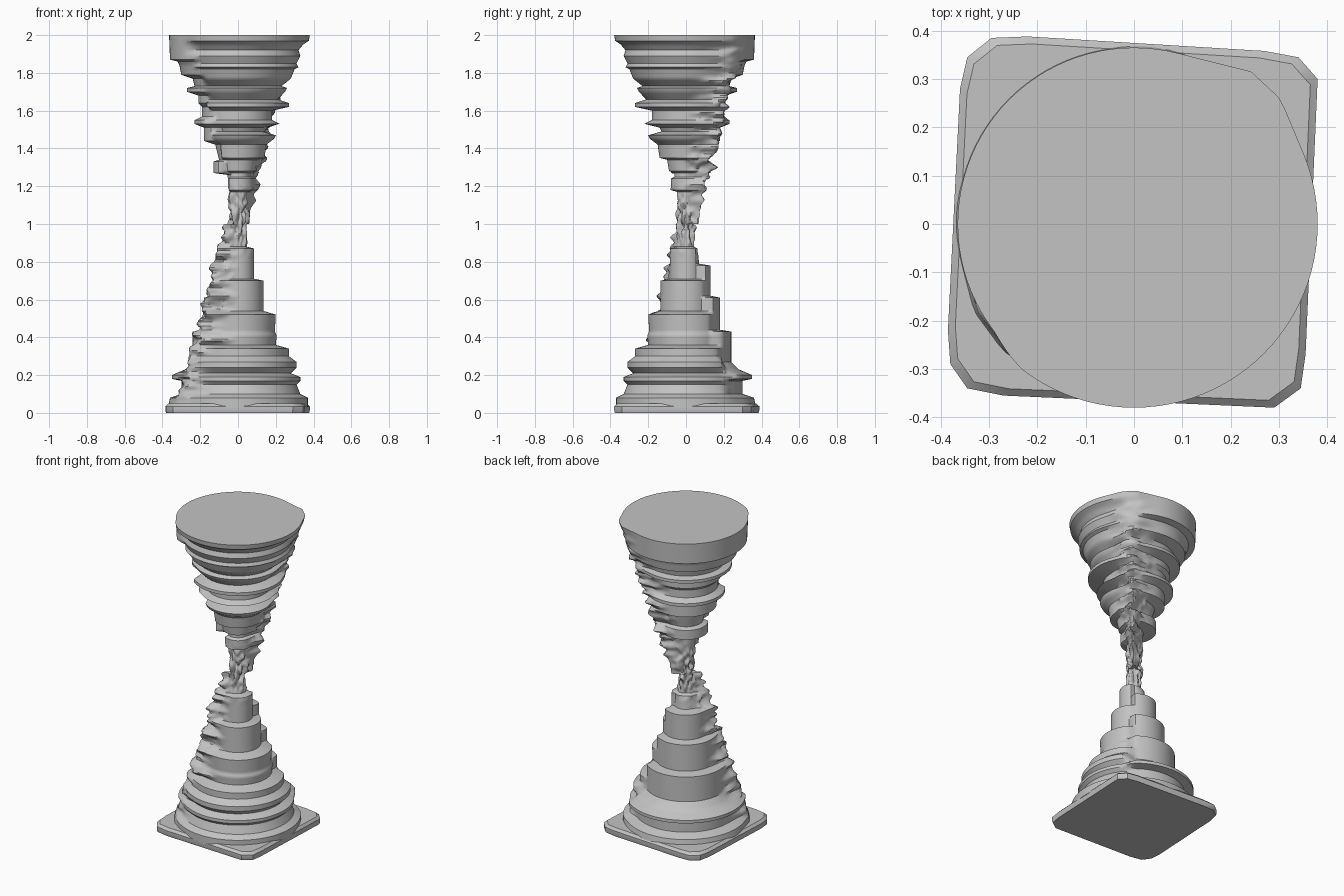
import bpy, bmesh, math
from mathutils import Vector, noise

if "Cube" in bpy.data.objects:
    bpy.data.objects.remove(bpy.data.objects["Cube"])

grey = bpy.data.materials.new("stone grey")
grey.use_nodes = True
grey.diffuse_color = (0.55, 0.55, 0.55, 1)
grey.node_tree.nodes["Principled BSDF"].inputs["Base Color"].default_value = (0.55, 0.55, 0.55, 1)

SIDES = 96
STEP = 0.01

# Stepped silhouettes as (height, radius): front-right half and back-left half
LOWER_FRONT = [(0.03, .37), (.08, .37), (.1, .33), (.15, .31), (.17, .33), (.19, .33), (.21, .28),
               (.24, .31), (.27, .31), (.3, .27), (.34, .27), (.36, .2), (.41, .205), (.43, .195),
               (.52, .2), (.54, .135), (.7, .135), (.71, .085), (.87, .085), (.88, .045), (1, .04)]
LOWER_BACK = [(0.03, .37), (.08, .36), (.1, .3), (.17, .3), (.18, .35), (.2, .35), (.23, .28),
              (.27, .24), (.43, .24), (.44, .18), (.61, .18), (.62, .13), (.78, .13), (.79, .07),
              (.87, .06), (.88, .04), (1, .04)]
UPPER_FRONT = [(1, .04), (1.17, .045), (1.18, .08), (1.24, .08), (1.25, .06), (1.27, .06), (1.28, .09),
               (1.34, .1), (1.35, .14), (1.42, .15), (1.45, .19), (1.47, .2), (1.49, .13), (1.51, .14),
               (1.53, .22), (1.55, .18), (1.6, .18), (1.62, .27), (1.64, .27), (1.66, .21),
               (1.7, .25), (1.72, .26), (1.73, .23), (1.77, .28), (1.82, .3), (1.83, .32),
               (1.85, .31), (1.89, .33), (1.92, .32), (1.95, .345), (1.97, .375), (2, .38)]
UPPER_BACK = [(1, .04), (1.17, .05), (1.26, .055), (1.27, .13), (1.33, .13), (1.34, .1), (1.42, .12),
              (1.44, .18), (1.51, .18), (1.53, .23), (1.55, .23), (1.57, .19), (1.62, .19),
              (1.64, .21), (1.68, .21), (1.7, .27), (1.72, .27), (1.73, .23), (1.77, .24),
              (1.79, .3), (1.84, .31), (1.86, .32), (1.87, .36), (2, .365)]


def sample(profile, z):
    """Radius of a profile at a height."""
    if z <= profile[0][0]:
        return profile[0][1]
    for (z0, r0), (z1, r1) in zip(profile, profile[1:]):
        if z <= z1:
            return r0 + (r1 - r0) * (z - z0) / (z1 - z0)
    return profile[-1][1]


def rough(x, y, z):
    return noise.noise(Vector((x, y, z)))


def ridge_radius(theta, direction, core, reach):
    """Corner joined to a round core by tangent faces, with a blunted tip."""
    phi = abs((theta - direction + math.pi) % math.tau - math.pi)
    if reach <= core:
        return core
    spread = math.acos(core / reach)
    if phi >= spread:
        return core
    return min(core / math.cos(spread - phi), 0.95 * reach / math.cos(phi))


def finish(name, bm):
    bmesh.ops.recalc_face_normals(bm, faces=bm.faces)
    mesh = bpy.data.meshes.new(name)
    bm.to_mesh(mesh)
    bm.free()
    mesh.materials.append(grey)
    obj = bpy.data.objects.new(name, mesh)
    bpy.context.collection.objects.link(obj)
    bpy.ops.object.select_all(action='DESELECT')
    obj.select_set(True)
    bpy.context.view_layer.objects.active = obj
    bpy.ops.object.shade_smooth_by_angle(angle=math.radians(35))
    return obj


def loft(name, loops):
    """Skin a stack of closed loops and cap both ends."""
    bm = bmesh.new()
    rings = [[bm.verts.new(p) for p in loop] for loop in loops]
    count = len(rings[0])
    for a, b in zip(rings, rings[1:]):
        for i in range(count):
            j = (i + 1) % count
            bm.faces.new((a[i], a[j], b[j], b[i]))
    bm.faces.new(rings[0][::-1])
    bm.faces.new(rings[-1])
    return finish(name, bm)


def stepped_cone(name, front, back, direction, reach_at):
    """Half-and-half stepped cone with one eroded ridge."""
    bottom, top = front[0][0], front[-1][0]
    levels = round((top - bottom) / STEP)
    loops = []
    for k in range(levels + 1):
        z = bottom + (top - bottom) * k / levels
        wear = min(1, 4 * abs(z - bottom), 4 * abs(2 - z))
        reach = reach_at(z) + 0.035 * wear * rough(0, 3, z * 28)
        aim = direction + 0.35 * wear * rough(7, 0, z * 22)
        neck = max(0, 1 - abs(z - 1.02) / 0.2)
        loop = []
        for i in range(SIDES):
            t = math.tau * i / SIDES
            c, s = math.cos(t), math.sin(t)
            w = min(1, max(0, (math.cos(t - math.radians(135)) + 0.12) / 0.24))
            core = (1 - w) * sample(front, z) + w * sample(back, z)
            r = ridge_radius(t, aim, core, reach)
            r += min(r - core, 0.03) * 0.8 * wear * rough(c * 4, s * 4, z * 35)
            r += 0.035 * neck * rough(c * 2, s * 2, z * 26)
            loop.append((r * c, r * s, z))
        loops.append(loop)
    return loft(name, loops)


# Lower and upper stepped cones, ridges on opposite corners
stepped_cone("lower_cone", LOWER_FRONT, LOWER_BACK, math.radians(216),
             lambda z: 0.41 - 0.31 * z)
stepped_cone("upper_cone", UPPER_FRONT, UPPER_BACK, math.radians(47),
             lambda z: 0.10 + 0.33 * (z - 1.04))

# Square foot with chamfered, slightly turned corners
corner = [(.27, .358), (.34, .345), (.38, .3)]
outline = [corner[0], corner[1], corner[2],
           (.355, -.27), (.345, -.34), (.29, -.38),
           (-.27, -.355), (-.345, -.34), (-.38, -.29), (-.385, -.22),
           (-.36, .28), (-.345, .345), (-.295, .385), (-.22, .388)][::-1]
loft("square_foot", [[(x * k, y * k, z) for x, y in outline]
                     for z, k in ((0, .99), (.012, 1), (.035, 1), (.05, .96))])
